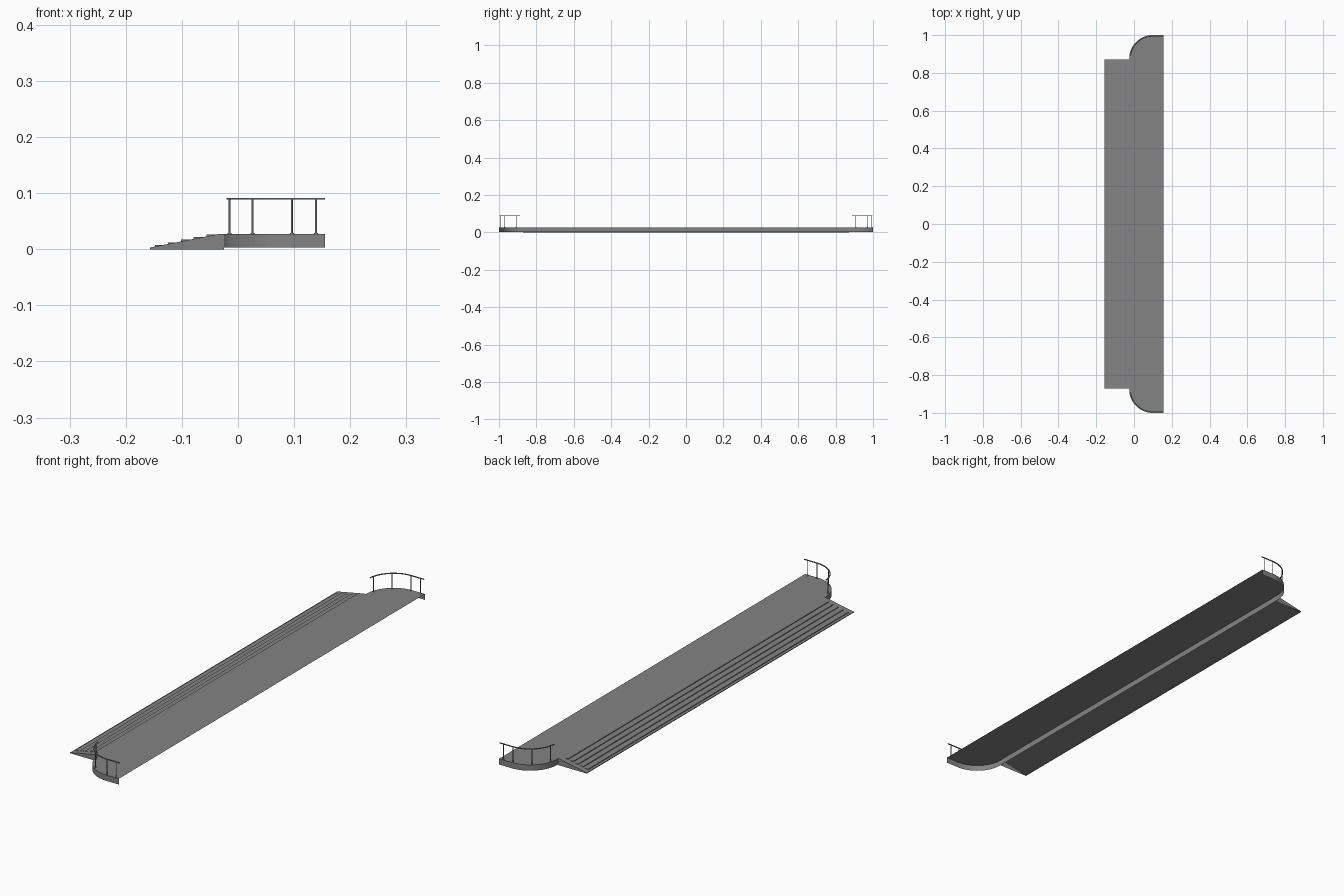
import bpy, bmesh, math
from mathutils import Vector

if "Cube" in bpy.data.objects:
    bpy.data.objects.remove(bpy.data.objects["Cube"])

grey = bpy.data.materials.new("concrete grey")
grey.diffuse_color = (0.23, 0.23, 0.23, 1)
grey.use_nodes = True
grey.node_tree.nodes["Principled BSDF"].inputs["Base Color"].default_value = grey.diffuse_color


def make(name, verts, faces, fix=False):
    me = bpy.data.meshes.new(name)
    me.from_pydata(verts, [], faces)
    if fix:
        bm = bmesh.new()
        bm.from_mesh(me)
        bmesh.ops.recalc_face_normals(bm, faces=bm.faces)
        bm.to_mesh(me)
        bm.free()
    me.materials.append(grey)
    ob = bpy.data.objects.new(name, me)
    bpy.context.collection.objects.link(ob)
    return ob


def prism(name, profile, y0, y1):
    """Closed bar: an x/z profile extended along y."""
    n = len(profile)
    v = [(x, y, z) for y in (y0, y1) for x, z in profile]
    f = [(i, (i + 1) % n, n + (i + 1) % n, n + i) for i in range(n)]
    f += [tuple(range(n)), tuple(range(n, 2 * n))]
    return make(name, v, f, True)


CX, CY, R = 0.098, 0.877, 0.123
X0, X1, TOP, LOW = -0.025, 0.155, 0.027, 0.003


def arc(r, a0=0.0, n=16):
    """Rounded corner path from the long side to the straight end."""
    pts = []
    for i in range(n + 1):
        a = a0 + (math.pi / 2 - a0) * i / n
        pts.append((CX - r * math.cos(a), CY + r * math.sin(a)))
    return pts + [(X1, CY + r)]


# platform: top sheet with a skirt, open below and along the right side
half = arc(R)
outline = [(x, -y) for x, y in reversed(half)] + half
n = len(outline)
verts = [(x, y, z) for z in (TOP, LOW) for x, y in outline]
faces = [tuple(reversed(range(n)))]
faces += [(i, i + 1, n + i + 1, n + i) for i in range(n - 1)]
platform = make("platform", verts, faces)
bm = bmesh.new()
bm.from_mesh(platform.data)
bm.normal_update()
bm.faces.ensure_lookup_table()
if bm.faces[0].normal.z < 0:
    bmesh.ops.reverse_faces(bm, faces=[bm.faces[0]])
for f in bm.faces[1:]:
    if f.normal.dot(f.calc_center_median() - Vector((0.155, 0, 0))) < 0:
        bmesh.ops.reverse_faces(bm, faces=[f])
bm.to_mesh(platform.data)
bm.free()

# ramp: sloping sheet with front lip and triangular ends, open below
RX, RY, SX = -0.157, 0.872, -0.035
prof = [(RX, 0), (RX, 0.003), (SX, TOP), (X0, TOP), (X0, 0)]
verts = [(x, y, z) for y in (-RY, RY) for x, z in prof]
make("ramp", verts, [(0, 5, 6, 1), (1, 6, 7, 2), (2, 7, 8, 3),
                     (0, 1, 2, 3, 4), (9, 8, 7, 6, 5)], True)

# raised step treads across the slope, short of the ramp ends
slope = (TOP - 0.003) / (SX - RX)
for i in range(5):
    a = -0.148 + i * 0.023
    b = a + 0.016
    za, zb = (0.003 + slope * (t - RX) for t in (a, b))
    prism(f"step_{i + 1}", [(a, za), (a, zb), (b, zb)], -0.85, 0.85)


def cylinder(name, x, y, z0, z1, r):
    k = 10
    v = [(x + r * math.cos(t * math.tau / k), y + r * math.sin(t * math.tau / k), z)
         for z in (z0, z1) for t in range(k)]
    f = [(i, (i + 1) % k, k + (i + 1) % k, k + i) for i in range(k)]
    f += [tuple(range(k)), tuple(range(k, 2 * k))]
    ob = make(name, v, f, True)
    for p in ob.data.polygons:
        p.use_smooth = len(p.vertices) == 4


# curved handrails with four posts at each end
RR = 0.117
for side, s in (("back", 1), ("front", -1)):
    inner, outer = arc(RR - 0.002, 0.1), arc(RR + 0.002, 0.1)
    m = len(inner)
    v = [(x, y * s, z) for path, z in ((inner, 0.0885), (outer, 0.0885),
                                       (outer, 0.0915), (inner, 0.0915)) for x, y in path]
    f = [(j * m + i, j * m + i + 1, (j + 1) % 4 * m + i + 1, (j + 1) % 4 * m + i)
         for j in range(4) for i in range(m - 1)]
    f += [tuple(j * m + e for j in range(4)) for e in (0, m - 1)]
    make(f"{side}_handrail", v, f, True)
    for i, x in enumerate((-0.015, 0.026, 0.096, 0.139)):
        dx = min(x - CX, 0)
        y = s * (CY + math.sqrt(RR * RR - dx * dx))
        cylinder(f"{side}_post_{i + 1}", x, y, TOP, 0.0885, 0.0018)
        cylinder(f"{side}_post_foot_{i + 1}", x, y, TOP, TOP + 0.002, 0.0035)
